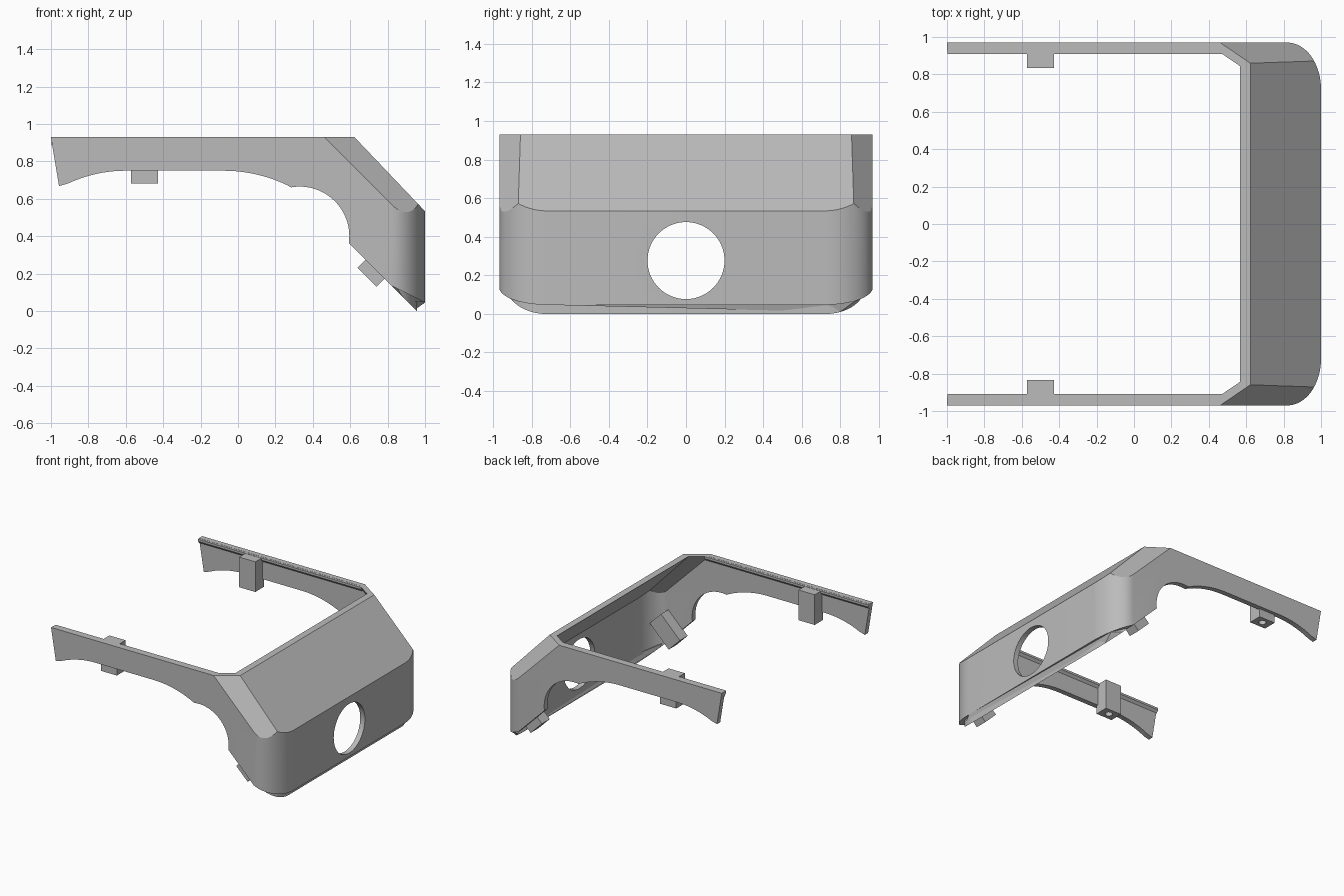
import bpy, bmesh, math
from mathutils import Vector, Matrix

if "Cube" in bpy.data.objects:
    bpy.data.objects.remove(bpy.data.objects["Cube"])

grey = bpy.data.materials.new("plain grey")
grey.use_nodes = True
grey.diffuse_color = (0.5, 0.5, 0.5, 1)
grey.node_tree.nodes["Principled BSDF"].inputs["Base Color"].default_value = (0.5, 0.5, 0.5, 1)


def add_object(name, bm):
    bmesh.ops.recalc_face_normals(bm, faces=bm.faces)
    mesh = bpy.data.meshes.new(name)
    bm.to_mesh(mesh)
    bm.free()
    mesh.materials.append(grey)
    obj = bpy.data.objects.new(name, mesh)
    bpy.context.collection.objects.link(obj)
    return obj


def prism(points, offset):
    """Extrude a closed outline along an offset."""
    bm = bmesh.new()
    face = bm.faces.new([bm.verts.new(p) for p in points])
    ext = bmesh.ops.extrude_face_region(bm, geom=[face])
    verts = [g for g in ext["geom"] if isinstance(g, bmesh.types.BMVert)]
    bmesh.ops.translate(bm, verts=verts, vec=offset)
    bmesh.ops.recalc_face_normals(bm, faces=bm.faces)
    return bm


def slice_off(bm, point, normal):
    """Cut away everything beyond a plane and close the cut."""
    geom = bm.verts[:] + bm.edges[:] + bm.faces[:]
    cut = bmesh.ops.bisect_plane(bm, geom=geom, plane_co=point, plane_no=normal, clear_outer=True)
    edges = [g for g in cut["geom_cut"] if isinstance(g, bmesh.types.BMEdge)]
    bmesh.ops.holes_fill(bm, edges=edges)


def combine(obj, cutter, operation):
    mod = obj.modifiers.new("cut", 'BOOLEAN')
    mod.operation, mod.object, mod.solver = operation, cutter, 'EXACT'
    graph = bpy.context.evaluated_depsgraph_get()
    mesh = bpy.data.meshes.new_from_object(obj.evaluated_get(graph))
    obj.modifiers.clear()
    obj.data = mesh
    bpy.data.objects.remove(cutter)


def cylinder(radius, depth, matrix, segments):
    bm = bmesh.new()
    bmesh.ops.create_cone(bm, cap_ends=True, segments=segments, radius1=radius,
                          radius2=radius, depth=depth, matrix=matrix)
    return add_object("cutter", bm)


def arc(cx, cz, r, start, end, steps):
    angles = [math.radians(start + (end - start) * i / steps) for i in range(steps + 1)]
    return [(cx + r * math.cos(a), cz + r * math.sin(a)) for a in angles]


# Plan with two elliptical corners at the closed end
CX, CY, RX, RY = 0.82, 0.72, 0.18, 0.25


def body(name, inset, back, low, high, slope_x, chamfer):
    corner = [(CX + (RX - inset) * math.cos(a), CY + (RY - inset) * math.sin(a))
              for a in (math.pi / 2 * i / 16 for i in range(17))]
    plan = corner + [(back, CY + RY - inset)]
    plan += [(x, -y) for x, y in reversed(plan)]
    bm = prism([(x, y, low) for x, y in plan], (0, 0, high - low))
    slice_off(bm, (slope_x, 0, 0.93), (1.05, 0, 1))
    for s in (1, -1):
        slice_off(bm, (chamfer[0], s * chamfer[1], 0.93), (0.49, s * 0.72, 0.49))
    return add_object(name, bm)


# Hollow shell: outside minus inside, trimmed by the side silhouette
shell = body("shell", 0, -1.1, -0.2, 0.93, 0.622, (0.46, 0.97))
combine(shell, body("cavity", 0.042, -1.2, -0.3, 1.1, 0.567, (0.47, 0.91)), 'DIFFERENCE')

side = [(-1.012, 1.0), (-0.957, 0.668)]
side += arc(-0.6, 0.02, 0.73, 115, 90, 10)
side += arc(-0.08, -0.05, 0.8, 90, 65, 10)
side += arc(0.33, 0.4, 0.265, 100, -8, 24)
side += [(1.2, -0.245), (1.2, 1.0)]
silhouette = add_object("silhouette", prism([(x, -1.1, z) for x, z in side], (0, 2.2, 0)))
combine(shell, silhouette, 'INTERSECT')

# Bottom rim slanting up toward the outside
for v in shell.data.vertices:
    x, y, z = v.co
    across = max(abs(y) - CY, 0) / RY
    if x > CX + 0.01 and abs(x + z - 0.955) < 0.008 and ((x - CX) / RX) ** 2 + across ** 2 > 0.9:
        v.co.z += 0.09 * (x - CX) / RX

# Round opening in the end wall
turn = Matrix.Translation((1, 0, 0.275)) @ Matrix.Rotation(math.pi / 2, 4, 'Y')
combine(shell, cylinder(0.2, 0.5, turn, 64), 'DIFFERENCE')
parts = [shell]


def post(name, matrix, size):
    """Square screw post with a blind hole in its bottom end."""
    bm = bmesh.new()
    place = matrix @ Matrix.Translation((0, 0, size[2] / 2)) @ Matrix.Diagonal((*size, 1))
    bmesh.ops.create_cube(bm, size=1, matrix=place)
    obj = add_object(name, bm)
    combine(obj, cylinder(0.028, 0.2, matrix, 16), 'DIFFERENCE')
    parts.append(obj)


for s, label in ((1, "back"), (-1, "front")):
    # Thickened lip along the arm top
    section = [(0.935, 0.929), (0.91, 0.929), (0.91, 0.912), (0.935, 0.885)]
    lip = prism([(-0.998, s * y, z) for y, z in section], (1.468, 0, 0))
    parts.append(add_object(label + "_arm_lip", lip))
    # Upright post on the arm and tilted post in the corner
    post(label + "_arm_post", Matrix.Translation((-0.5, s * 0.888, 0.682)), (0.145, 0.11, 0.245))
    tilt = Matrix.Translation((0.69, s * 0.885, 0.18)) @ Matrix.Rotation(math.pi / 4, 4, 'Y')
    post(label + "_corner_post", tilt, (0.143, 0.1, 0.24))

# Smooth corners, crisp edges
bpy.ops.object.select_all(action='DESELECT')
for obj in parts:
    obj.select_set(True)
bpy.context.view_layer.objects.active = shell
bpy.ops.object.shade_smooth_by_angle(angle=math.radians(25))
